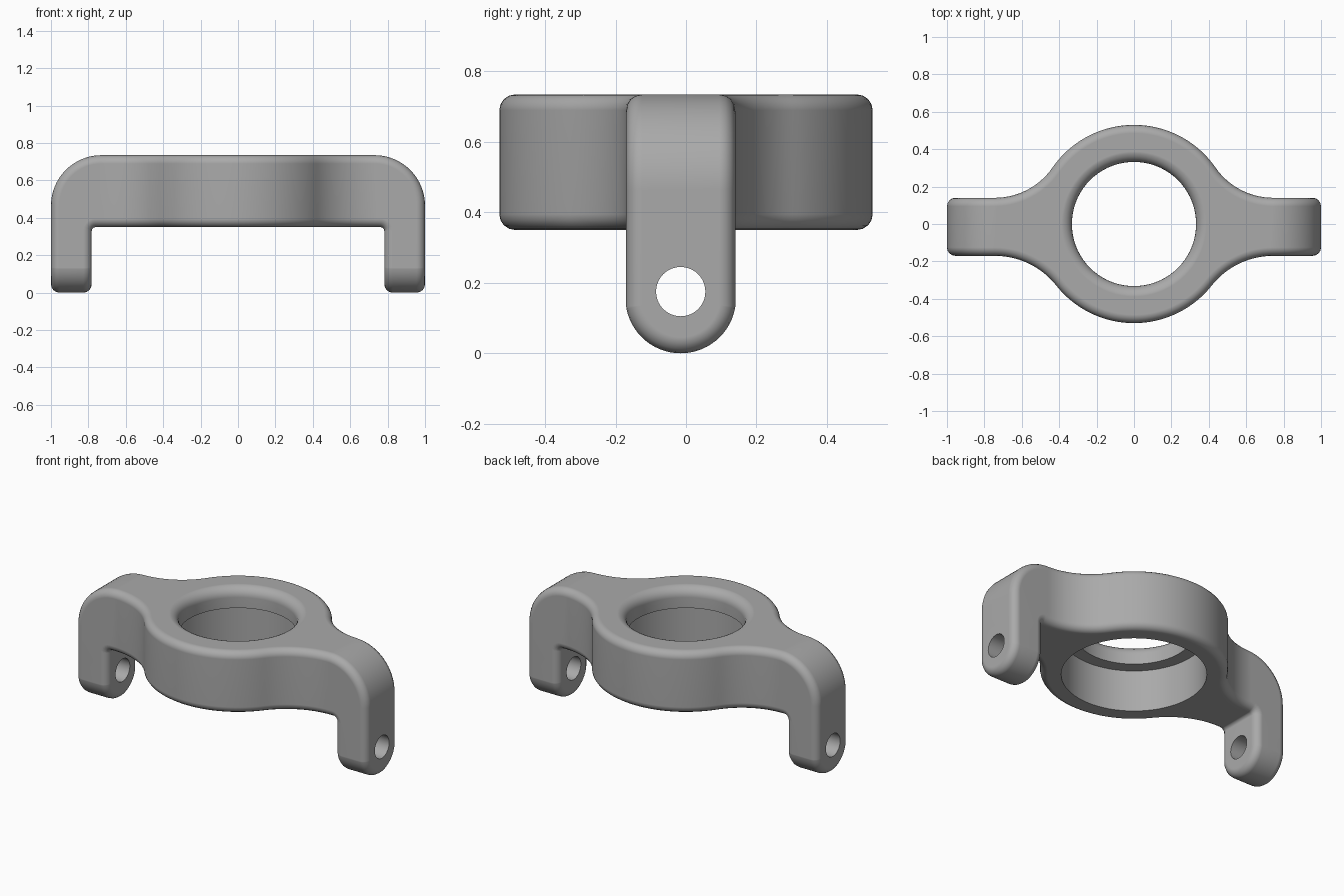
import bpy, bmesh
from math import sin, cos, pi, atan2, sqrt, radians
from mathutils import Vector

cube = bpy.data.objects.get("Cube")
if cube:
    bpy.data.objects.remove(cube)

TOP, UNDER = 0.735, 0.35         # height of the plate
RING = 0.53                      # outer radius of the ring
Y0, Y1 = -0.17, 0.14             # arm sides
YC = (Y0 + Y1) / 2


def arc(cx, cy, r, a, b, n):
    return [(cx + r * cos(a + (b - a) * i / n), cy + r * sin(a + (b - a) * i / n))
            for i in range(n + 1)]


def prism(name, outline, place, depth):
    """Extrude a 2D outline; place maps (u, v) to 3D, depth is the sweep vector."""
    bm = bmesh.new()
    face = bm.faces.new([bm.verts.new(place(u, v)) for u, v in outline])
    new = bmesh.ops.extrude_face_region(bm, geom=[face])["geom"]
    bmesh.ops.translate(bm, vec=Vector(depth),
                        verts=[g for g in new if isinstance(g, bmesh.types.BMVert)])
    return finish(name, bm)


def finish(name, bm):
    bmesh.ops.remove_doubles(bm, verts=bm.verts, dist=0.0002)
    bmesh.ops.recalc_face_normals(bm, faces=bm.faces)
    mesh = bpy.data.meshes.new(name)
    bm.to_mesh(mesh)
    bm.free()
    obj = bpy.data.objects.new(name, mesh)
    bpy.context.collection.objects.link(obj)
    return obj


def apply(obj, kind, **settings):
    mod = obj.modifiers.new(kind.lower(), kind)
    for key, value in settings.items():
        setattr(mod, key, value)
    bpy.context.view_layer.objects.active = obj
    bpy.ops.object.modifier_apply(modifier=mod.name)


def combine(obj, cutter, operation):
    apply(obj, "BOOLEAN", operation=operation, object=cutter, solver="EXACT")
    bpy.data.objects.remove(cutter)


# Plan: ring blended into two arms by tangent concave arcs
def quarter(side, n=14):
    """Half-width outline of one quadrant, from arm end to the ring's crown."""
    blend_x = 0.745
    r = (blend_x ** 2 + side ** 2 - RING ** 2) / (2 * (RING - side))
    cy = side + r
    t = atan2(cy, blend_x)
    return ([(1.2, side)] + arc(blend_x, cy, r, -pi / 2, t - pi, n)
            + arc(0, 0, RING, t, pi / 2, 20)[1:])


def half(side):
    q = quarter(side)
    return q + [(-x, y) for x, y in reversed(q[:-1])]


plan = half(Y1) + [(x, -y) for x, y in reversed(half(-Y0))]
yoke = prism("yoke", plan, lambda u, v: (u, v, -0.1), (0, 0, 1))

# Front profile: bridge with rounded shoulders and two downward legs
CORNER = 0.27
right_side = (arc(1 - CORNER, TOP - CORNER, CORNER, pi / 2, 0, 16)
              + [(1, -0.0), (0.782, -0.0)]
              + arc(0.782 - 0.02, UNDER - 0.02, 0.02, 0, pi / 2, 5))
front = right_side + [(-x, z) for x, z in reversed(right_side)]
combine(yoke, prism("front_profile", front, lambda u, v: (u, -1, v), (0, 2, 0)),
        "INTERSECT")

# Side profile: rounded leg ends
r = (Y1 - Y0) / 2 + 0.002
side = ([(-0.8, 1), (-0.8, r)] + arc(YC, r, r, pi, 2 * pi, 32)
        + [(0.8, r), (0.8, 1)])
combine(yoke, prism("side_profile", side, lambda u, v: (-1.5, u, v), (3, 0, 0)),
        "INTERSECT")

# Clean up and round every outer edge
bm = bmesh.new()
bm.from_mesh(yoke.data)
bmesh.ops.remove_doubles(bm, verts=bm.verts, dist=0.0005)
bmesh.ops.dissolve_limit(bm, angle_limit=radians(0.5), verts=bm.verts, edges=bm.edges)
bm.to_mesh(yoke.data)
bm.free()
apply(yoke, "BEVEL", width=0.045, segments=4, limit_method="ANGLE",
      angle_limit=radians(35), use_clamp_overlap=False)

# Central bore: rounded upper lip, narrow throat and a wider recess below
LIP, THROAT, RECESS, LEDGE = 0.06, 0.332, 0.41, 0.61
bore = ([(0, 0.2), (RECESS, 0.2), (RECESS, LEDGE), (THROAT, LEDGE)]
        + arc(THROAT + LIP, TOP - LIP + 0.0005, LIP, pi, pi / 2, 6)
        + [(THROAT + LIP, 1), (0, 1)])
bm = bmesh.new()
verts = [bm.verts.new((x, 0, z)) for x, z in bore]
edges = [bm.edges.new(pair) for pair in zip(verts, verts[1:])]
bmesh.ops.spin(bm, geom=verts + edges, cent=(0, 0, 0), axis=(0, 0, 1),
               angle=2 * pi, steps=72)
combine(yoke, finish("bore", bm), "DIFFERENCE")

# Pin hole through both legs
pin = prism("pin_hole", arc(YC, 0.175, 0.07, 0, 2 * pi, 40)[:-1],
            lambda u, v: (-1.5, u, v), (3, 0, 0))
combine(yoke, pin, "DIFFERENCE")

# Grey material and smooth shading
grey = bpy.data.materials.new("plain_grey")
grey.use_nodes = True
colour = (0.4, 0.4, 0.4, 1)
grey.diffuse_color = colour
grey.node_tree.nodes["Principled BSDF"].inputs["Base Color"].default_value = colour
yoke.data.materials.clear()
yoke.data.materials.append(grey)
yoke.select_set(True)
bpy.context.view_layer.objects.active = yoke
bpy.ops.object.shade_smooth_by_angle(angle=radians(35))
apply(yoke, "WEIGHTED_NORMAL", keep_sharp=True)
